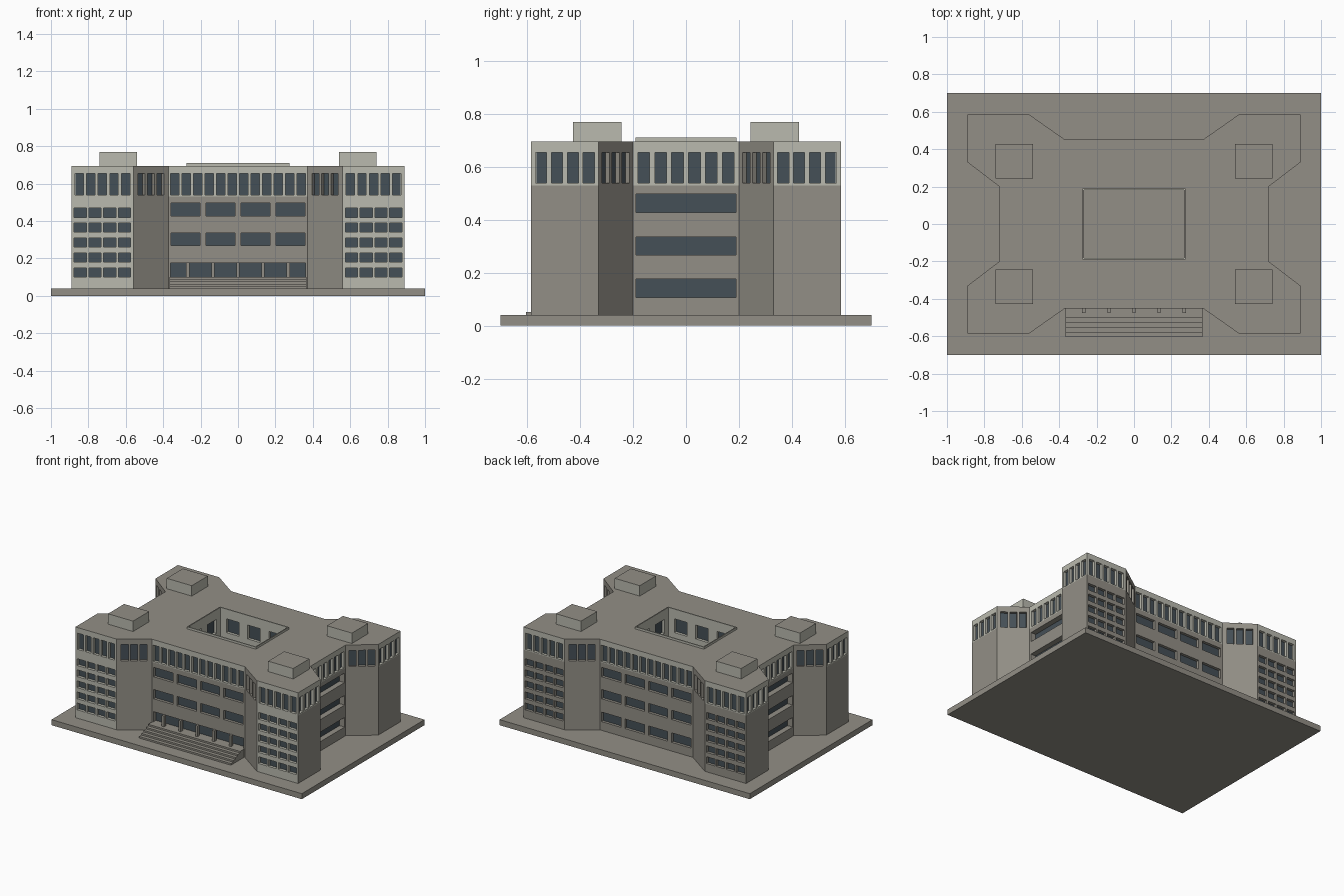
import bpy, bmesh
from mathutils import Vector

if "Cube" in bpy.data.objects:
    bpy.data.objects.remove(bpy.data.objects["Cube"])


def material(name, rgb):
    m = bpy.data.materials.new(name)
    m.diffuse_color = (*rgb, 1)
    m.use_nodes = True
    m.node_tree.nodes["Principled BSDF"].inputs["Base Color"].default_value = m.diffuse_color
    return m


GREY, LIGHT, GLASS = 0, 1, 2
MATS = [material("grey concrete", (0.29, 0.275, 0.24)),
        material("pale concrete", (0.49, 0.49, 0.425)),
        material("dark glass", (0.06, 0.08, 0.095))]
GROUND, BAND, ROOF = 0.04, 0.53, 0.695


def finish(name, bm):
    bmesh.ops.remove_doubles(bm, verts=bm.verts, dist=1e-5)
    me = bpy.data.meshes.new(name)
    bm.to_mesh(me)
    bm.free()
    for m in MATS:
        me.materials.append(m)
    ob = bpy.data.objects.new(name, me)
    bpy.context.collection.objects.link(ob)
    return ob


def box(name, lo, hi, side=GREY, top=GREY):
    bm = bmesh.new()
    bmesh.ops.create_cube(bm, size=1)
    lo, hi = Vector(lo), Vector(hi)
    for v in bm.verts:
        v.co = (lo + hi) / 2 + v.co * (hi - lo)
    bm.normal_update()
    for f in bm.faces:
        f.material_index = top if f.normal.z > 0.5 else side
    return finish(name, bm)


def row(n, pitch, w, za, zb, depth=0.02, shift=0.0):
    """A row of n equal windows, centred on the wall: (u0, u1, z0, z1, depth)."""
    cs = [(i - (n - 1) / 2) * pitch + shift for i in range(n)]
    return [(c - w / 2, c + w / 2, za, zb, depth) for c in cs]


def panel(bm, p0, p1, z0, z1, wins, mat):
    """Wall panel from p0 to p1 with recessed windows; outside is on the right."""
    p0, p1 = Vector((*p0, 0)), Vector((*p1, 0))
    d = (p1 - p0).normalized()
    n = Vector((d.y, -d.x, 0))
    mid, half = (p0 + p1) / 2, (p1 - p0).length / 2

    def face(pts, m):
        vs = [bm.verts.new(mid + d * u - n * k + Vector((0, 0, z))) for u, z, k in pts]
        bm.faces.new(vs).material_index = m

    us = sorted({-half, half, *[w[i] for w in wins for i in (0, 1)]})
    zs = sorted({z0, z1, *[w[i] for w in wins for i in (2, 3)]})
    for ua, ub in zip(us, us[1:]):
        for za, zb in zip(zs, zs[1:]):
            uc, zc = (ua + ub) / 2, (za + zb) / 2
            if not any(w[0] < uc < w[1] and w[2] < zc < w[3] for w in wins):
                face([(ua, za, 0), (ub, za, 0), (ub, zb, 0), (ua, zb, 0)], mat)
    for ua, ub, za, zb, k in wins:
        c = [(ua, za), (ub, za), (ub, zb), (ua, zb)]
        face([(*p, k) for p in c], GLASS)
        for a, b in zip(c, c[1:] + c[:1]):
            face([(*a, 0), (*b, 0), (*b, k), (*a, k)], mat)


def wall(name, p0, p1, upper, lower, upper_mat=LIGHT, lower_mat=GREY):
    bm = bmesh.new()
    panel(bm, p0, p1, BAND, ROOF, upper, upper_mat)
    for z0, z1, wins in lower:
        panel(bm, p0, p1, z0, z1, wins, lower_mat)
    return finish(name, bm)


# Plinth
box("plinth", (-1, -0.7, 0), (1, 0.7, GROUND))

# Plan outline, right half from front to back
quarter = [(0.372, -0.453), (0.56, -0.585), (0.89, -0.585), (0.89, -0.33), (0.72, -0.2)]
right = quarter + [(x, -y) for x, y in reversed(quarter)]
left = [(-x, y) for x, y in reversed(right)]

# Window layouts
TOP = (0.538, 0.655)
blank = [(GROUND, BAND, [])]
tower_low = [(GROUND, BAND, sum([row(4, 0.079, 0.066, 0.1 + 0.08 * i, 0.149 + 0.08 * i)
                                 for i in range(5)], []))]
office = [row(4, 0.187, 0.155, za, zb) for za, zb in ((0.103, 0.172), (0.268, 0.335), (0.427, 0.495))]
back_low = [(GROUND, BAND, sum(office, []))]
entrance = row(1, 1, 0.72, 0.1, 0.175, 0.03)
front_low = [(GROUND, BAND - 0.3, entrance), (BAND - 0.3, BAND, office[1] + office[2])]
side_low = [(GROUND, BAND, sum([row(1, 1, 0.376, za, za + 0.069, 0.04)
                                for za in (0.107, 0.266, 0.428)], []))]
chamfer_up = row(3, 0.062, 0.046, *TOP)
long_up = row(12, 0.0615, 0.046, *TOP)
tower_up = row(5, 0.062, 0.045, *TOP)
end_up = row(4, 0.06, 0.042, *TOP)
side_up = row(6, 0.064, 0.044, *TOP)

# Outer walls, counter-clockwise
wall("front_center_wall", left[-1], right[0], long_up, front_low)
wall("back_center_wall", right[-1], left[0], long_up, back_low)
for side, pts in (("right", right), ("left", left)):
    for i, (a, b) in enumerate(zip(pts, pts[1:])):
        if i == 4:
            wall(side + "_center_wall", a, b, side_up, side_low)
        elif i in (0, 3, 5, 8):
            wall(side + "_chamfer_wall", a, b, chamfer_up, blank, GREY)
        elif abs(a[1] - b[1]) < 1e-6:
            front = a[1] < 0
            wall(side + ("_front" if front else "_back") + "_tower_wall", a, b,
                 tower_up, tower_low, LIGHT, LIGHT if front else GREY)
        else:
            wall(side + "_tower_end_wall", a, b, end_up, blank)

# Roof slab around the courtyard
CX, CY, RIM = 0.268, 0.182, 0.71
bm = bmesh.new()
half = [(0, -0.453)] + right + [(0, 0.453), (0, CY), (CX, CY), (CX, -CY), (0, -CY)]
for s in (1, -1):
    vs = [bm.verts.new((s * x, y, ROOF)) for x, y in half]
    bm.faces.new(vs if s > 0 else vs[::-1])
finish("roof", bm)

# Courtyard walls, facing inwards
court = [(-CX, -CY), (-CX, CY), (CX, CY), (CX, -CY)]
bm = bmesh.new()
for i, (a, b) in enumerate(zip(court, court[1:] + court[:1])):
    n = 3 if i % 2 else 2
    wins = sum([row(n, 0.17, 0.1, za, za + 0.1) for za in (0.14, 0.34, 0.54)], [])
    panel(bm, a, b, GROUND, ROOF, wins, LIGHT)
finish("courtyard_walls", bm)

# Courtyard rim
T = 0.008
for s in (-1, 1):
    ys, xs = sorted((s * CY, s * (CY + T))), sorted((s * CX, s * (CX + T)))
    box("courtyard_rim_long", (-CX - T, ys[0], ROOF), (CX + T, ys[1], RIM), LIGHT, LIGHT)
    box("courtyard_rim_short", (xs[0], -CY, ROOF), (xs[1], CY, RIM), LIGHT, GREY)

# Rooftop service boxes
for sx in (-1, 1):
    for sy in (-1, 1):
        x, y = sx * 0.64, sy * 0.335
        box("rooftop_box", (x - 0.1, y - 0.092, ROOF), (x + 0.1, y + 0.092, 0.77), LIGHT, GREY)

# Entrance steps
for i in range(5):
    box("entrance_step", (-0.367, -0.605 + 0.026 * i, GROUND + 0.012 * i),
        (0.367, -0.453, GROUND + 0.012 * (i + 1)))

# Entrance columns
for i in range(5):
    x = (i - 2) * 0.134
    box("entrance_column", (x - 0.009, -0.475, 0.1), (x + 0.009, -0.452, 0.178))
